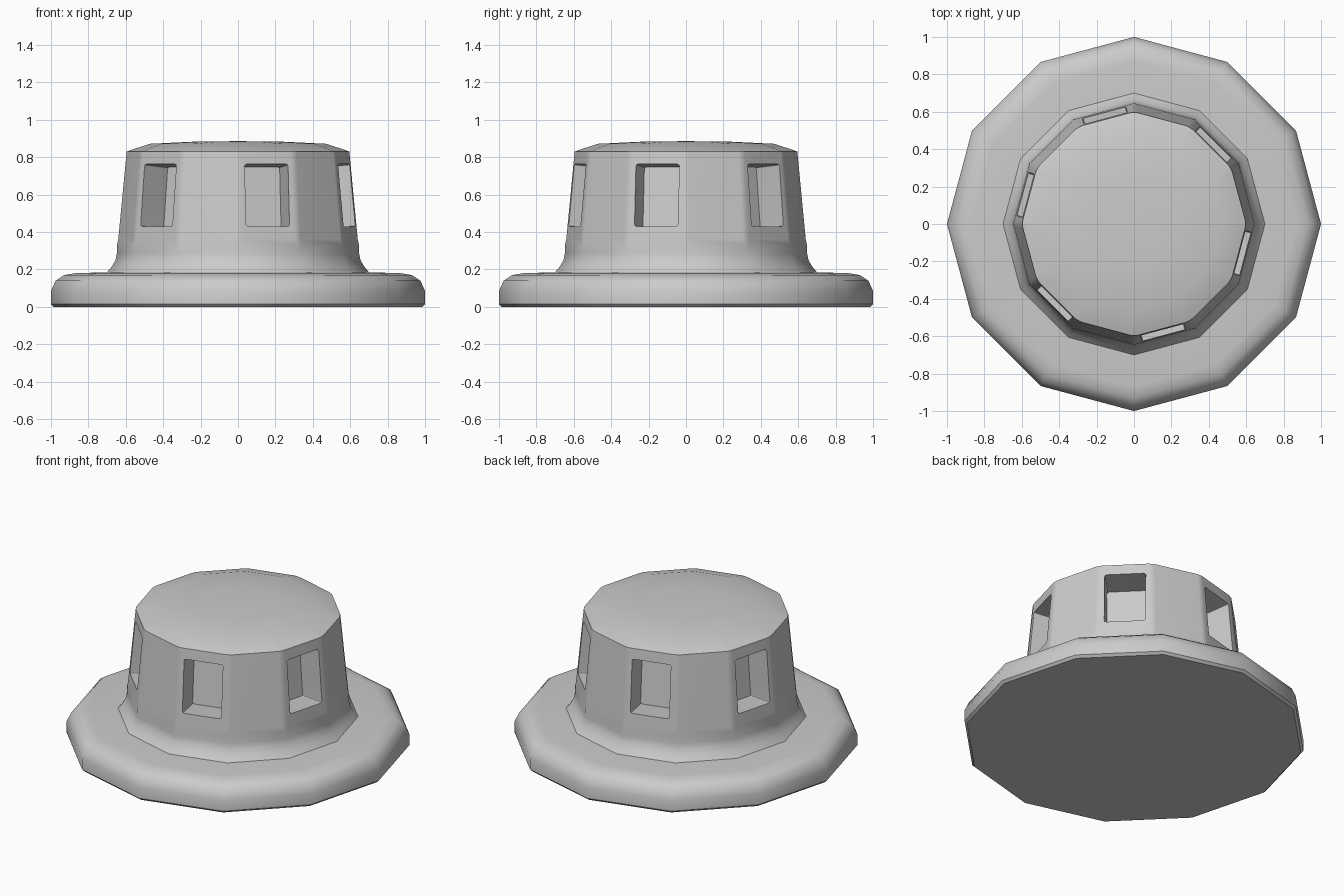
import bpy, bmesh, math
from mathutils import Matrix, Vector

if "Cube" in bpy.data.objects:
    bpy.data.objects.remove(bpy.data.objects["Cube"])

SIDES = 12
# Half profile (radius, height) from the foot to the domed top
PROFILE = [(0.985, 0), (1.0, 0.015), (1.0, 0.085), (0.975, 0.14), (0.93, 0.17),
           (0.87, 0.18), (0.70, 0.185), (0.675, 0.215), (0.655, 0.25),
           (0.648, 0.285), (0.645, 0.36), (0.60, 0.83), (0.47, 0.872),
           (0.24, 0.883)]
LOW, HIGH = 10, 11          # profile rows bounding the flat crown faces


def make_object(name, bm):
    bmesh.ops.recalc_face_normals(bm, faces=bm.faces[:])
    mesh = bpy.data.meshes.new(name)
    bm.to_mesh(mesh)
    bm.free()
    ob = bpy.data.objects.new(name, mesh)
    bpy.context.collection.objects.link(ob)
    return ob


# Twelve-sided turned body: flange, fillet, tapered crown and dome
bm = bmesh.new()
rings = []
for r, z in PROFILE:
    rings.append([bm.verts.new((r * math.cos(2 * math.pi * i / SIDES),
                                r * math.sin(2 * math.pi * i / SIDES), z))
                  for i in range(SIDES)])
for a, b in zip(rings, rings[1:]):
    for i in range(SIDES):
        j = (i + 1) % SIDES
        bm.faces.new((a[i], a[j], b[j], b[i]))
bm.faces.new(rings[0][::-1])
apex = bm.verts.new((0, 0, 0.886))
for i in range(SIDES):
    bm.faces.new((rings[-1][i], rings[-1][(i + 1) % SIDES], apex))

# Softened upright corners of the crown
corners = [bm.edges.get((rings[LOW][i], rings[HIGH][i])) for i in range(SIDES)]
bmesh.ops.bevel(bm, geom=corners, offset=0.018, segments=1, affect='EDGES')
body = make_object("flanged_body", bm)

# Cutters for the six recessed windows, tilted to follow the taper
DEPTH, OUT = 0.175, 0.1
apothem = math.cos(math.pi / SIDES)
tilt = math.atan2(0.045 * apothem, 0.47)
mid_z = 0.597
mid_r = (0.645 - 0.045 * (mid_z - 0.36) / 0.47) * apothem
bm = bmesh.new()
for k in range(6):
    place = (Matrix.Rotation(math.radians(45 + 60 * k), 4, 'Z')
             @ Matrix.Translation((mid_r, 0, mid_z))
             @ Matrix.Rotation(-tilt, 4, 'Y')
             @ Matrix.Translation(((OUT - DEPTH) / 2, 0, 0))
             @ Matrix.Diagonal((OUT + DEPTH, 0.24, 0.335, 1)))
    new = bmesh.ops.create_cube(bm, size=1, matrix=place)["verts"]
    axis = (place.to_3x3() @ Vector((1, 0, 0))).normalized()
    edges = [e for e in {e for v in new for e in v.link_edges}
             if abs((e.verts[1].co - e.verts[0].co).normalized().dot(axis)) > 0.9]
    bmesh.ops.bevel(bm, geom=edges, offset=0.012, segments=2, profile=0.5,
                    affect='EDGES')
cutter = make_object("window_cutter", bm)
cutter.hide_render = True

# Cut the windows, then shade
cut = body.modifiers.new("windows", 'BOOLEAN')
cut.operation = 'DIFFERENCE'
cut.solver = 'EXACT'
cut.object = cutter
bpy.ops.object.select_all(action='DESELECT')
body.select_set(True)
bpy.context.view_layer.objects.active = body
bpy.ops.object.modifier_apply(modifier=cut.name)
bpy.data.objects.remove(cutter)
bpy.ops.object.shade_smooth_by_angle(angle=math.radians(42))
weighted = body.modifiers.new("face_weighting", 'WEIGHTED_NORMAL')
weighted.keep_sharp = True
